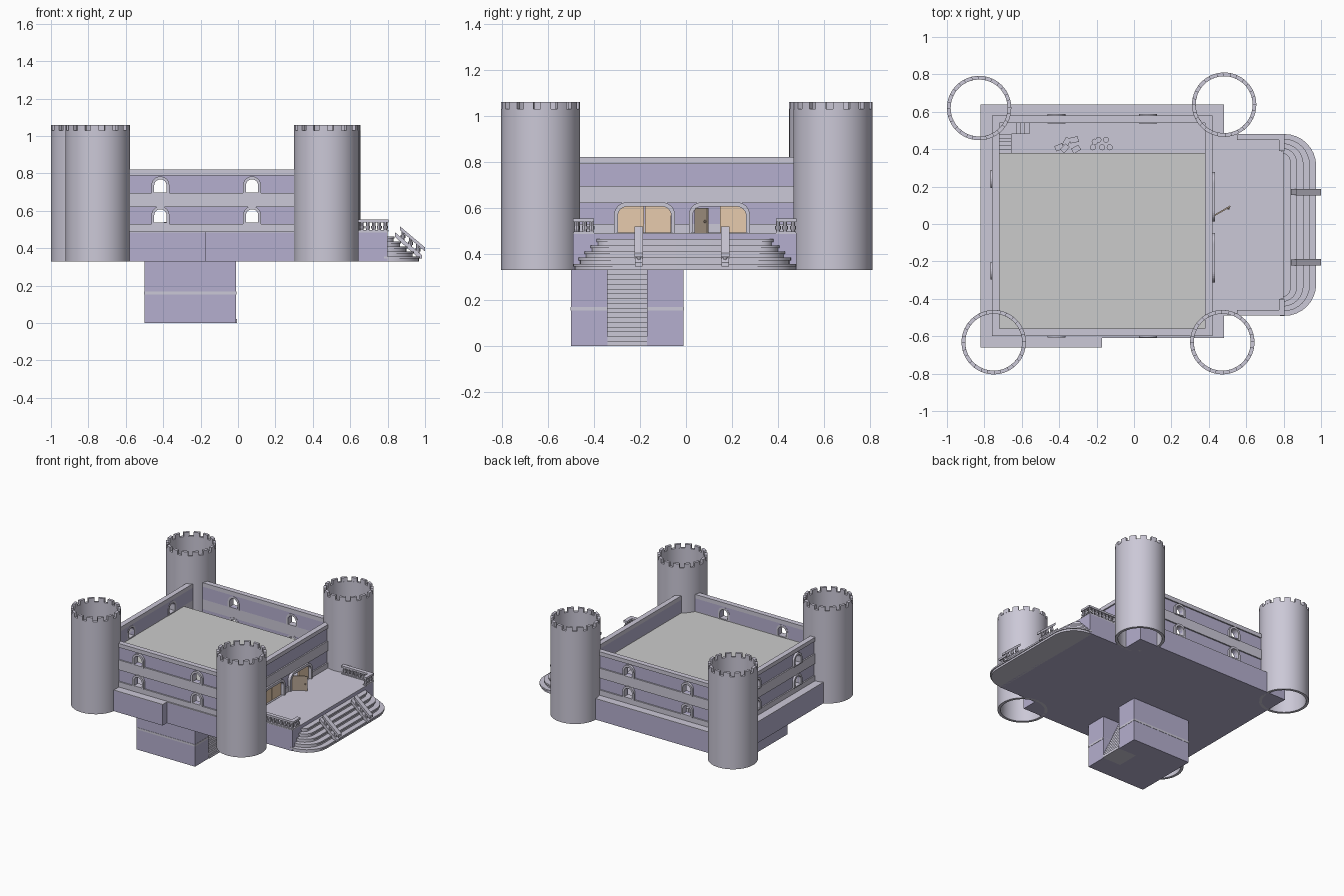
import bpy, bmesh
from math import sin, cos, pi, atan2
from mathutils import Matrix, Vector

if "Cube" in bpy.data.objects:
    bpy.data.objects.remove(bpy.data.objects["Cube"])

def material(name, c):
    m = bpy.data.materials.new(name)
    m.diffuse_color = (*c, 1)
    m.use_nodes = True
    m.node_tree.nodes["Principled BSDF"].inputs["Base Color"].default_value = m.diffuse_color
    return m
STONE = material("pale_stone", (0.60, 0.58, 0.68))
PURPLE = material("purple_stone", (0.46, 0.43, 0.62))
TAN = material("door_wood", (0.80, 0.60, 0.42))
BROWN = material("dark_wood", (0.45, 0.36, 0.28))
MAP = {'x': lambda u, v, t: (t, u, v), 'y': lambda u, v, t: (u, t, v), 'z': lambda u, v, t: (u, v, t)}

def prism(bm, pts, a, b, axis='z'):
    """Extrude a 2D outline from a to b along an axis."""
    f = MAP[axis]
    lo = [bm.verts.new(f(u, v, a)) for u, v in pts]
    hi = [bm.verts.new(f(u, v, b)) for u, v in pts]
    bm.faces.new(lo)
    bm.faces.new(hi)
    n = len(pts)
    for i in range(n):
        bm.faces.new((lo[i], lo[(i + 1) % n], hi[(i + 1) % n], hi[i]))

def box(bm, x0, x1, y0, y1, z0, z1):
    prism(bm, [(x0, y0), (x1, y0), (x1, y1), (x0, y1)], z0, z1)

def finish(bm, name, mat=None, smooth=False):
    bmesh.ops.recalc_face_normals(bm, faces=bm.faces)
    me = bpy.data.meshes.new(name)
    bm.to_mesh(me)
    bm.free()
    ob = bpy.data.objects.new(name, me)
    bpy.context.collection.objects.link(ob)
    if mat:
        me.materials.append(mat)
    if smooth:
        bpy.ops.object.select_all(action='DESELECT')
        ob.select_set(True)
        bpy.context.view_layer.objects.active = ob
        bpy.ops.object.shade_smooth_by_angle(angle=0.6)
    return ob

def arch(c, w, z0, z1, r, n=8):
    """Opening outline with rounded top corners, bottom left to bottom right."""
    left = [(c - w/2 + r - r*cos(i*pi/2/n), z1 - r + r*sin(i*pi/2/n)) for i in range(n + 1)]
    right = [(2*c - u, v) for u, v in reversed(left)]
    if abs(w/2 - r) < 1e-6:
        right = right[1:]
    return [(c - w/2, z0)] + left + right + [(c + w/2, z0)]

def ring(bm, x0, x1, y0, y1, t, z0, z1):
    """Rectangular wall ring of thickness t."""
    o = [(x0, y0), (x1, y0), (x1, y1), (x0, y1)]
    i = [(x0 + t, y0 + t), (x1 - t, y0 + t), (x1 - t, y1 - t), (x0 + t, y1 - t)]
    V = [[bm.verts.new((*p, z)) for p in l] for l, z in ((o, z0), (o, z1), (i, z1), (i, z0))]
    for a in range(4):
        for k in range(4):
            j = (k + 1) % 4
            bm.faces.new((V[a][k], V[a][j], V[(a + 1) % 4][j], V[(a + 1) % 4][k]))

# castle base with its shallow front step, and terrace
outline = [(-.82, -.66), (-.17, -.66), (-.17, -.61), (.48, -.61), (.48, -.49), (.80, -.49),
           (.80, .48), (.48, .48), (.48, .64), (-.82, .64)]
bm = bmesh.new(); prism(bm, outline, .33, .485); finish(bm, "base", PURPLE)
bm = bmesh.new(); prism(bm, outline, .485, .49); finish(bm, "paving", STONE)

# basement with recessed stair
def notched(e):
    return [(-.5 - e, -.5 - e), (-.01 + e, -.5 - e), (-.01 + e, -.34), (-.16, -.34),
            (-.16, -.17), (-.01 + e, -.17), (-.01 + e, -.01 + e), (-.5 - e, -.01 + e)]
bm = bmesh.new(); prism(bm, notched(0), 0, .335); finish(bm, "basement", PURPLE)
bm = bmesh.new(); prism(bm, notched(.002), .153, .168); finish(bm, "basement_stripe", STONE)
N = 16
pts = [(-.16, 0), (-.005, 0)]
for i in range(N):
    x = -.005 - .155*i/N
    pts += [(x, .33*(i + 1)/N), (x - .155/N, .33*(i + 1)/N)]
bm = bmesh.new(); prism(bm, pts, -.34, -.17, 'y'); finish(bm, "basement_stair", STONE)

# round towers with battlements
def tower(name, cx, cy, R=.172, r=.152, n=56, merlons=14):
    bm = bmesh.new()
    P = [(R, .33), (R, 1.03), (r, 1.03), (r, .33)]
    V = [[bm.verts.new((cx + q*cos(2*pi*k/n), cy + q*sin(2*pi*k/n), z)) for q, z in P] for k in range(n)]
    for k in range(n):
        for a in range(4):
            b = (a + 1) % 4
            bm.faces.new((V[k][a], V[(k + 1) % n][a], V[(k + 1) % n][b], V[k][b]))
    for m in range(merlons):
        A = [2*pi*(m + .2*j)/merlons for j in range(4)]
        prism(bm, [(cx + R*cos(a), cy + R*sin(a)) for a in A] +
              [(cx + r*cos(a), cy + r*sin(a)) for a in reversed(A)], 1.03, 1.06)
    finish(bm, name, STONE, True)
tower("tower_back_left", -.828, .62)
tower("tower_back_right", .482, .638)
tower("tower_front_left", -.75, -.632)
tower("tower_front_right", .472, -.632)

# cutter for windows and doors, plus their frames
cut, frames = bmesh.new(), bmesh.new()
WINDOWS = [('y', c, s) for c in (-.415, .075) for s in (-.58, .56)] + [('x', c, -.74) for c in (-.25, .24)]
for axis, c, s in WINDOWS:
    for z in (.53, .69):
        inner, outer = arch(c, .066, z + .008, z + .078, .033), arch(c, .096, z, z + .094, .048)
        prism(cut, inner, s - .04, s + .04, axis)
        out = -1 if s < 0 else 1
        ends = sorted((s + out*.027, s - out*.022))
        prism(frames, outer + inner[::-1], *ends, axis)
        prism(frames, [(c - .048, z), (c + .048, z), (c + .048, z + .008), (c - .048, z + .008)], *ends, axis)
for c in (-.18, .145):
    inner, outer = arch(c, .232, .492, .605, .04), arch(c, .265, .49, .624, .056)
    prism(cut, inner, .36, .45, 'x')
    prism(frames, outer + inner[::-1], .385, .432, 'x')
finish(frames, "window_and_door_frames", STONE)
cutter = finish(cut, "opening_cutter")
cutter.hide_render = True

# walls: alternating recessed purple storeys and projecting pale bands
for name, z0, z1, e, mat in (("plinth", .49, .53, 0, STONE), ("lower_wall", .53, .62, .01, PURPLE),
                             ("middle_band", .62, .695, 0, STONE), ("upper_wall", .695, .79, .01, PURPLE),
                             ("coping", .79, .82, 0, STONE)):
    bm = bmesh.new()
    ring(bm, -.76 + e, .42 - e, -.60 + e, .58 - e, .04 - e, z0, z1)
    ob = finish(bm, name, mat)
    if name != "coping":
        mod = ob.modifiers.new("openings", 'BOOLEAN')
        mod.object, mod.operation, mod.solver = cutter, 'DIFFERENCE', 'EXACT'
        bpy.context.view_layer.objects.active = ob
        bpy.ops.object.modifier_apply(modifier=mod.name)
bpy.data.objects.remove(cutter)

# upper floor
bm = bmesh.new(); box(bm, -.72, .38, -.56, .38, .68, .69); finish(bm, "upper_floor")

# doors: closed leaves and one standing open
bm = bmesh.new()
for y0, y1 in ((-.295, -.182), (-.178, -.065), (.147, .260)):
    box(bm, .398, .408, y0, y1, .49, .61)
finish(bm, "closed_doors", TAN)
bm = bmesh.new(); box(bm, 0, .11, -.004, .004, .49, .60)
bm.transform(Matrix.Translation((.42, .04, 0)) @ Matrix.Rotation(atan2(.055, .095), 4, 'Z'))
bmesh.ops.create_icosphere(bm, subdivisions=1, radius=.007, matrix=Matrix.Translation((.505, .083, .54)))
finish(bm, "open_door", BROWN)

# rounded terrace steps with projecting treads
def step_outline(k, e):
    X, H, r = .968 - .034*k + e, .480 - .025*k + e, .17 - .03*k
    q = [(X - r + r*sin(a*pi/16), H - r + r*cos(a*pi/16)) for a in range(9)]
    q = [(.78, H)] + q
    return [(u, v - .005) for u, v in q] + [(u, -v - .005) for u, v in reversed(q)]
bm = bmesh.new()
for k in range(5):
    top = .33 + .0267*(k + 1)
    prism(bm, step_outline(k, 0), .33, top - .012)
    prism(bm, step_outline(k, .006), top - .012, top)
finish(bm, "terrace_steps", STONE, True)

# terrace balustrades, mirrored front and back
def post(bm, x, y, z0, z1, r=.009):
    for q, a, b in ((r, z0, z1), (r*1.4, z0 + (z1 - z0)*.25, z0 + (z1 - z0)*.55)):
        prism(bm, [(x + q*cos(i*pi/4), y + q*sin(i*pi/4)) for i in range(8)], a, b)
bm = bmesh.new()
for s in (-1, 1):
    y = s*.47 - .005
    ye = s*.395 - .005
    for z0, z1, w in ((.49, .497, .013), (.538, .553, .015)):
        box(bm, .55, .805, y - w, y + w, z0, z1)
        box(bm, .79 - w, .79 + w, min(y, ye), max(y, ye), z0, z1)
    for i in range(8):
        post(bm, .57 + .031*i, y, .495, .54)
    for t in (.035, .065):
        post(bm, .79, y - s*t, .495, .54)
finish(bm, "terrace_balustrades", STONE)

# sloping stair handrails
bm = bmesh.new()
for y in (-.205, .17):
    prism(bm, [(.865, .518), (.865, .498), (.995, .386), (1.0, .386), (1.0, .404)], y - .018, y + .018, 'y')
    prism(bm, [(.84, .485), (.84, .46), (.968, .345), (.985, .345), (.985, .362)], y - .016, y + .016, 'y')
    for x in (.882, .922, .962):
        post(bm, x, y, .37 - (x - .962)*.87, .425 - (x - .962)*.87)
finish(bm, "stair_handrails", STONE)

# inner corner stair up to the upper floor
bm = bmesh.new()
for i in range(4):
    box(bm, -.72, -.56 - .023*i, .48, .54, .49 + .02*i, .51 + .02*i)
for i in range(5):
    box(bm, -.72, -.655, .36, .48 - .02*i, .49, .59 + .02*i)
finish(bm, "inner_stair", STONE)

# fallen blocks and round stools in the hall
bm = bmesh.new()
for x, y, a, z in ((-.40, .41, .4, 0), (-.36, .44, 1.1, 0), (-.32, .45, .2, 0), (-.37, .405, .8, .02), (-.31, .40, .5, 0)):
    bmesh.ops.create_cube(bm, size=1, matrix=Matrix.Translation((x, y, .505 + z)) @
                          Matrix.Rotation(a, 4, 'Z') @ Matrix.Diagonal((.045, .03, .03, 1)))
finish(bm, "loose_blocks", STONE)
bm = bmesh.new()
for x, y in ((-.22, .41), (-.19, .45), (-.15, .45), (-.17, .41), (-.13, .41), (-.21, .44)):
    prism(bm, [(x + .016*cos(i*pi/6), y + .016*sin(i*pi/6)) for i in range(12)], .49, .515)
finish(bm, "round_stools", STONE)
